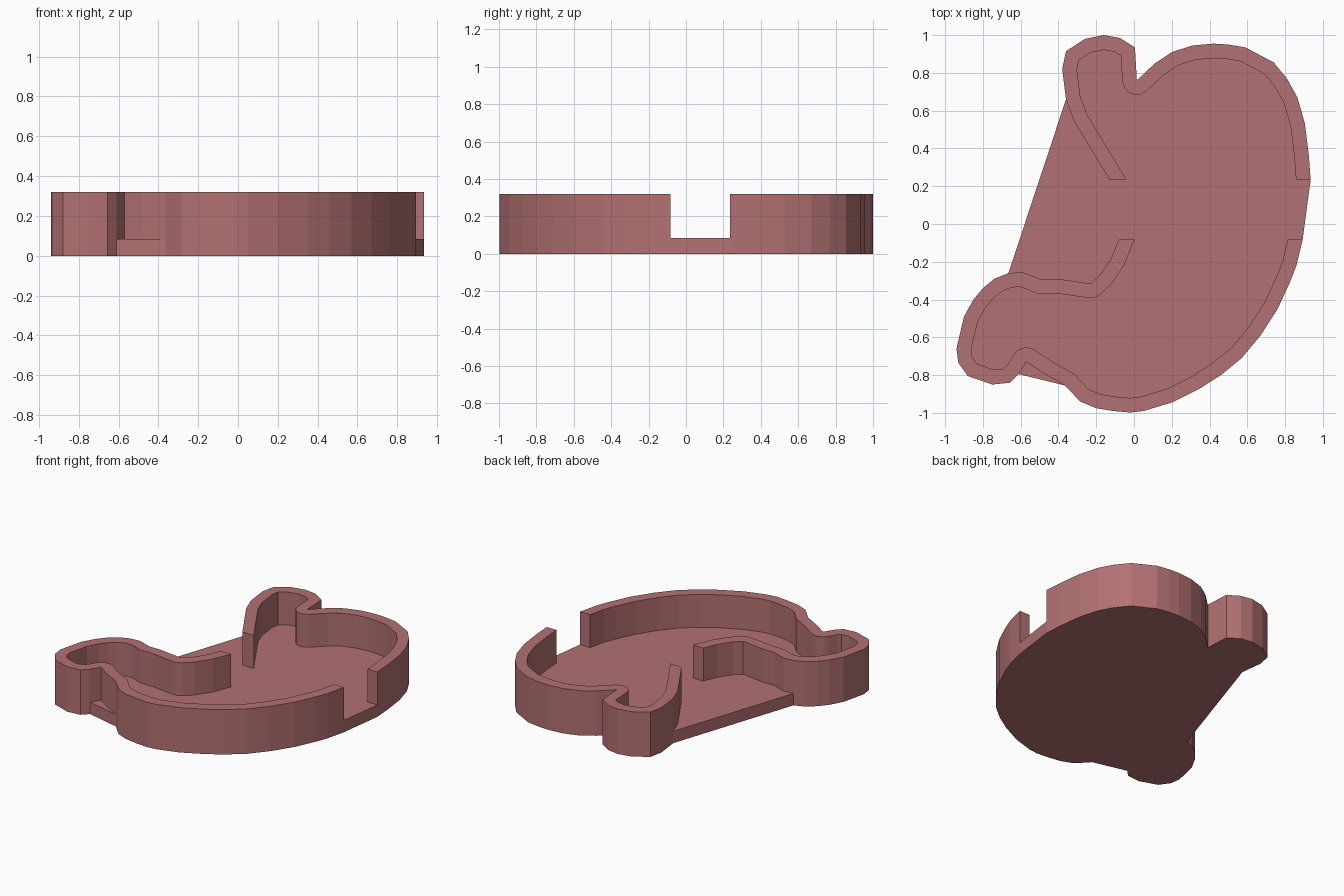
import bpy, bmesh, math
from mathutils import Vector

if "Cube" in bpy.data.objects:
    bpy.data.objects.remove(bpy.data.objects["Cube"])

FLOOR, TOP, WALL = 0.085, 0.32, 0.077

# Outer wall paths, clockwise, on either side of the pouring gap
upper = [(-.13, .235), (-.23, .40), (-.32, .55), (-.36, .66), (-.38, .82),
         (-.36, .915), (-.26, .98), (-.16, 1), (-.075, .985), (.005, .935),
         (.015, .76), (.11, .85), (.20, .91), (.31, .945), (.42, .955),
         (.50, .95), (.59, .935), (.74, .855), (.81, .77), (.865, .67),
         (.905, .53), (.925, .37), (.935, .235)]
lower = [(.893, -.082), (.86, -.22), (.825, -.31), (.76, -.45), (.67, -.59),
         (.57, -.71), (.46, -.80), (.35, -.87), (.20, -.945), (.05, -.99),
         (-.02, -.998), (-.11, -.99), (-.20, -.975), (-.285, -.94), (-.365, -.855),
         (-.48, -.79), (-.57, -.73),
         (-.61, -.795), (-.655, -.84), (-.75, -.85), (-.88, -.805), (-.93, -.735),
         (-.94, -.66), (-.90, -.49), (-.85, -.40), (-.80, -.34), (-.74, -.29),
         (-.665, -.26), (-.59, -.255), (-.50, -.29), (-.41, -.29), (-.23, -.315),
         (-.18, -.27), (-.12, -.18), (-.08, -.082)]

clay = bpy.data.materials.new("rose_plastic")
clay.diffuse_color = (0.45, 0.165, 0.168, 1)
clay.use_nodes = True
clay.node_tree.nodes["Principled BSDF"].inputs["Base Color"].default_value = clay.diffuse_color


def inset(path, w):
    """Parallel path on the right-hand side, with rounded tight bends."""
    p = [Vector(q) for q in path]
    dirs = [(b - a).normalized() for a, b in zip(p, p[1:])]
    norm = [Vector((d.y, -d.x)) for d in dirs]

    def end(q, d, n):
        e = q + n * w
        return e + d * ((q.y - e.y) / d.y)

    out = [end(p[0], dirs[0], norm[0])]
    for i in range(1, len(p) - 1):
        a, b = norm[i - 1], norm[i]
        turn = math.atan2(a.x * b.y - a.y * b.x, a.dot(b))
        if turn > math.radians(40):
            start = math.atan2(a.y, a.x)
            steps = 5
            for k in range(steps + 1):
                t = start + turn * k / steps
                out.append(p[i] + w * Vector((math.cos(t), math.sin(t))))
        else:
            out.append(p[i] + (a + b) * (w / (1 + a.dot(b))))
    out.append(end(p[-1], dirs[-1], norm[-1]))
    return out


def prism(name, outline, z0, z1):
    bm = bmesh.new()
    face = bm.faces.new([bm.verts.new((q[0], q[1], z0)) for q in outline])
    ext = bmesh.ops.extrude_face_region(bm, geom=[face], use_keep_orig=True)
    for v in ext["geom"]:
        if isinstance(v, bmesh.types.BMVert):
            v.co.z = z1
    bmesh.ops.recalc_face_normals(bm, faces=bm.faces[:])
    mesh = bpy.data.meshes.new(name)
    bm.to_mesh(mesh)
    bm.free()
    mesh.materials.append(clay)
    ob = bpy.data.objects.new(name, mesh)
    bpy.context.collection.objects.link(ob)
    return ob


# Floor plate: outer outline, bridging straight across the two hollows
prism("floor_plate", upper[3:] + lower[:15] + lower[17:28], 0, FLOOR)

# Raised rim walls
for name, path in (("upper_wall", upper), ("lower_wall", lower)):
    prism(name, path + inset(path, WALL)[::-1], FLOOR, TOP)
